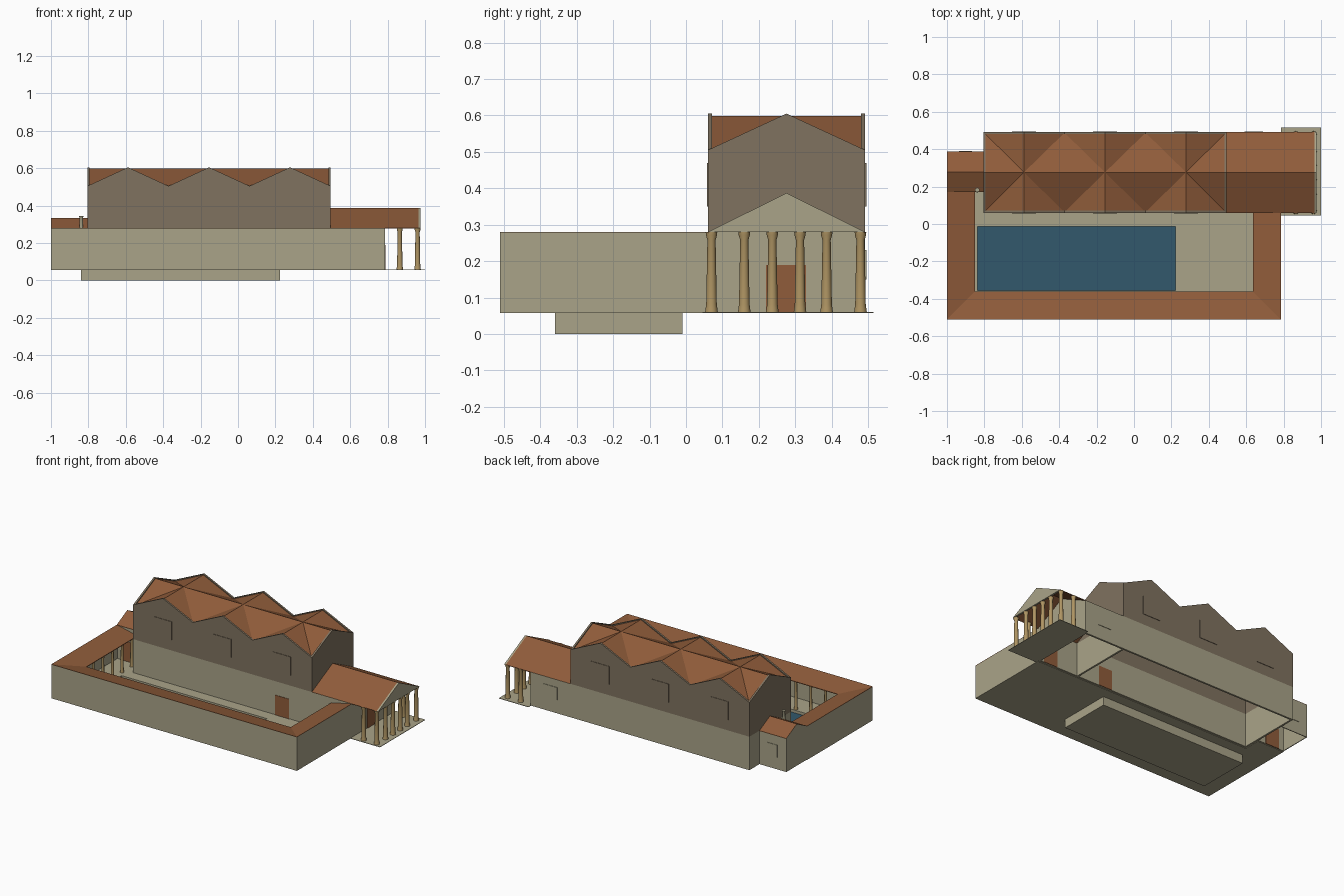
import bpy, bmesh, math
from mathutils import Vector

if "Cube" in bpy.data.objects:
    bpy.data.objects.remove(bpy.data.objects["Cube"])


def material(name, rgb):
    m = bpy.data.materials.new(name)
    m.diffuse_color = (*rgb, 1)
    m.use_nodes = True
    m.node_tree.nodes["Principled BSDF"].inputs["Base Color"].default_value = m.diffuse_color
    return m


STONE = material("pale stone", (0.40, 0.37, 0.25))
BRICK = material("brown brick", (0.215, 0.170, 0.115))
TILE = material("terracotta", (0.28, 0.108, 0.043))
WATER = material("pool water", (0.032, 0.098, 0.150))
TAN = material("tan column stone", (0.43, 0.30, 0.125))


def mesh(name, verts, faces, mat):
    me = bpy.data.meshes.new(name)
    me.from_pydata([tuple(v) for v in verts], [], faces)
    me.materials.append(mat)
    ob = bpy.data.objects.new(name, me)
    bpy.context.collection.objects.link(ob)
    return ob


def prism(name, pts, ext, mat):
    """Flat polygon pushed along a vector into a closed solid."""
    n = len(pts)
    v = [Vector(p) for p in pts]
    v += [p + Vector(ext) for p in v]
    f = [list(range(n)), list(range(2 * n - 1, n - 1, -1))]
    f += [[i, i + n, (i + 1) % n + n, (i + 1) % n] for i in range(n)]
    ob = mesh(name, v, f, mat)
    bm = bmesh.new()
    bm.from_mesh(ob.data)
    bmesh.ops.recalc_face_normals(bm, faces=bm.faces)
    bm.to_mesh(ob.data)
    bm.free()
    return ob


def box(name, x0, x1, y0, y1, z0, z1, mat):
    return prism(name, [(x0, y0, z0), (x1, y0, z0), (x1, y1, z0), (x0, y1, z0)],
                 (0, 0, z1 - z0), mat)


def column(name, x, y, z1, r, mat=TAN, z0=0.06, n=12):
    """Turned column: wide foot, tapering shaft, flared cap."""
    h = z1 - z0
    prof = [(r * 1.2, 0), (r * 1.1, .05), (r, .1), (r * .78, .9), (r * 1.05, .96), (r * 1.1, 1)]
    v, f = [], []
    for rad, t in prof:
        for k in range(n):
            a = 2 * math.pi * k / n
            v.append((x + rad * math.cos(a), y + rad * math.sin(a), z0 + h * t))
    for j in range(len(prof) - 1):
        for k in range(n):
            a, b = j * n + k, j * n + (k + 1) % n
            f.append((a, b, b + n, a + n))
    f.append(list(range(n))[::-1])
    f.append(list(range(len(v) - n, len(v))))
    ob = mesh(name, v, f, mat)
    for p in ob.data.polygons:
        p.use_smooth = len(p.vertices) == 4


G, E = 0.06, 0.28            # ground and eave heights
X0, X1, Y0, Y1 = -0.805, 0.495, 0.06, 0.492   # main hall
YM = (Y0 + Y1) / 2
BAY = (X1 - X0) / 3
T = 0.012                    # wall thickness

# courtyard floor around the pool
PX0, PX1, PY0, PY1 = -0.84, 0.225, -0.36, -0.01
for i, (a, b, c, d) in enumerate([(-1, PX0, -.51, .17), (PX1, .785, -.51, Y0),
                                  (PX0, PX1, -.51, PY0), (PX0, PX1, PY1, Y0),
                                  (PX0, X0, Y0, .17)]):
    box(f"courtyard_floor_{i}", a, b, c, d, G - .003, G, STONE)

# pool basin and water
box("pool_bottom", PX0, PX1, PY0, PY1, 0, .004, STONE)
for i, (a, b, c, d) in enumerate([(PX0, PX0 + .004, PY0, PY1), (PX1 - .004, PX1, PY0, PY1),
                                  (PX0, PX1, PY0, PY0 + .004), (PX0, PX1, PY1 - .004, PY1)]):
    box(f"pool_side_{i}", a, b, c, d, 0, G, STONE)
box("pool_water", PX0 + .004, PX1 - .004, PY0 + .004, PY1 - .004, .036, .042, WATER)

# courtyard outer walls
WT = 0.005
box("front_wall", -1, .785, -.51, -.51 + WT, G, E - .002, STONE)
box("east_wall", .785 - WT, .785, -.51, Y0, G, E - .002, STONE)
box("west_wall", -1, -1 + WT, -.51, .17, G, E - .002, STONE)

# portico roof sloping inward round three sides
o = [(-1, .17, E), (-1, -.51, E), (.785, -.51, E), (.785, Y0, E)]
LI = 0.247
n_ = [(-.85, .17, LI), (-.85, -.36, LI), (.635, -.36, LI), (.635, Y0, LI)]
for i in range(3):
    prism(f"portico_roof_{i}", [o[i], o[i + 1], n_[i + 1], n_[i]], (0, 0, -.004), TILE)

# courtyard columns under the inner eaves
for i in range(6):
    column(f"west_column_{i}", -.862, -.372 + i * .1, LI, .010)
for i in range(1, 15):
    column(f"front_column_{i}", -.862 + i * 1.509 / 14, -.372, LI, .010)
for i in range(1, 5):
    column(f"east_column_{i}", .647, -.372 + i * .1, LI, .010)

# main hall: lower stone walls
box("hall_lower_front", X0, X1, Y0, Y0 + T, G, E, STONE)
box("hall_lower_back", X0, X1, Y1 - T, Y1, G, E, STONE)
box("hall_lower_west", X0, X0 + T, Y0 + T, Y1 - T, G, E, STONE)
box("hall_lower_east", X1 - T, X1, Y0 + T, Y1 - T, G, E, STONE)

# main hall: upper brick walls with gabled tops
ZV, ZP = 0.505, 0.605
zig = [(X1 - k * BAY / 2, ZP if k % 2 else ZV) for k in range(7)]
for name, y, d in (("hall_upper_front", Y0, T), ("hall_upper_back", Y1, -T)):
    prism(name, [(X0, y, E), (X1, y, E)] + [(x, y, z) for x, z in zig], (0, d, 0), BRICK)
for name, x, d in (("hall_upper_west", X0, T), ("hall_upper_east", X1, -T)):
    prism(name, [(x, Y0, E), (x, Y1, E), (x, Y1, ZV), (x, YM, ZP), (x, Y0, ZV)], (d, 0, 0), BRICK)

# main hall: three cross-gabled roof bays
for b in range(3):
    a = X0 + .004 if b == 0 else X0 + b * BAY
    c = X1 - .004 if b == 2 else X0 + (b + 1) * BAY
    m = X0 + (b + .5) * BAY
    lo, hi, e, f = .499, .599, Y0 + .004, Y1 - .004
    ring = [(a, e, lo), (m, e, hi), (c, e, lo), (c, YM, hi),
            (c, f, lo), (m, f, hi), (a, f, lo), (a, YM, hi)]
    mesh(f"hall_roof_bay_{b}", [(m, YM, hi)] + ring,
         [(0, k + 1, (k + 1) % 8 + 1) for k in range(8)], TILE)
    # bay windows, front and back
    for side, y in (("front", Y0 - .003), ("back", Y1 - .001)):
        box(f"hall_window_{side}_{b}", m - .065, m + .065, y, y + .004, .35, .47, BRICK)

# entrance wing on the right: walls, roof, pediment
XV = 0.785
box("wing_wall_front", X1, XV, Y0, Y0 + T, G, E, STONE)
box("wing_wall_back", X1, XV, Y1 - T, Y1, G, E, STONE)
ZR = 0.387
for name, x, zb in (("wing_end_wall", XV - T, G), ("pediment", .965, E)):
    prism(name, [(x, Y0 + .002, zb), (x, Y1 - .002, zb), (x, Y1 - .002, E - .002),
                 (x, YM, ZR - .004), (x, Y0 + .002, E - .002)] if zb < E else
          [(x, Y0, E), (x, Y1, E), (x, YM, ZR)], (T, 0, 0), STONE)
for name, y in (("wing_roof_front", Y0), ("wing_roof_back", Y1)):
    prism(name, [(X1, y, E), (.975, y, E), (.975, YM, ZR), (X1, YM, ZR)], (0, 0, -.003), TILE)
box("wing_window", .59, .69, Y1, Y1 + .003, .15, .23, STONE)

# entrance plinth and columns
box("entrance_plinth", XV, 1.0, .045, .515, G - .003, G, STONE)
for i, y in enumerate((.07, .16, .237, .313, .386, .479)):
    column(f"entrance_column_{i}", .96, y, E, .0145)
for i, y in enumerate((.07, .479)):
    column(f"entrance_rear_column_{i}", .865, y, E, .0145)

# small annex on the left
AY0, AY1, AM, AR = .17, .387, .2785, .335
prism("annex_gable_wall", [(-1, AY0, G), (-1, AY1, G), (-1, AY1, E), (-1, AM, AR - .002),
                           (-1, AY0, E)], (WT, 0, 0), STONE)
box("annex_wall_front", -1 + WT, X0, AY0, AY0 + WT, G, E - .002, STONE)
box("annex_wall_back", -1 + WT, X0, AY1 - WT, AY1, G, E - .002, STONE)
for name, y in (("annex_roof_front", AY0), ("annex_roof_back", AY1)):
    prism(name, [(-1, y, E), (X0, y, E), (X0, AM, AR), (-1, AM, AR)], (0, 0, -.003), TILE)
box("annex_window", -.935, -.865, AY1, AY1 + .003, .14, .22, STONE)
column("annex_post", -.838, .182, .345, .011, STONE, z0=.24)

# doors
box("entrance_door", XV, XV + .004, .22, .33, G, .19, TILE)
for name, x, y in (("hall_door", .28, Y0), ("east_walk_door", .70, Y0), ("west_walk_door", -.91, AY0)):
    for side, dy in (("outer", -.003), ("inner", T if y == Y0 else WT)):
        box(f"{name}_{side}", x - .05, x + .05, y + dy, y + dy + .003, G, .19, TILE)
